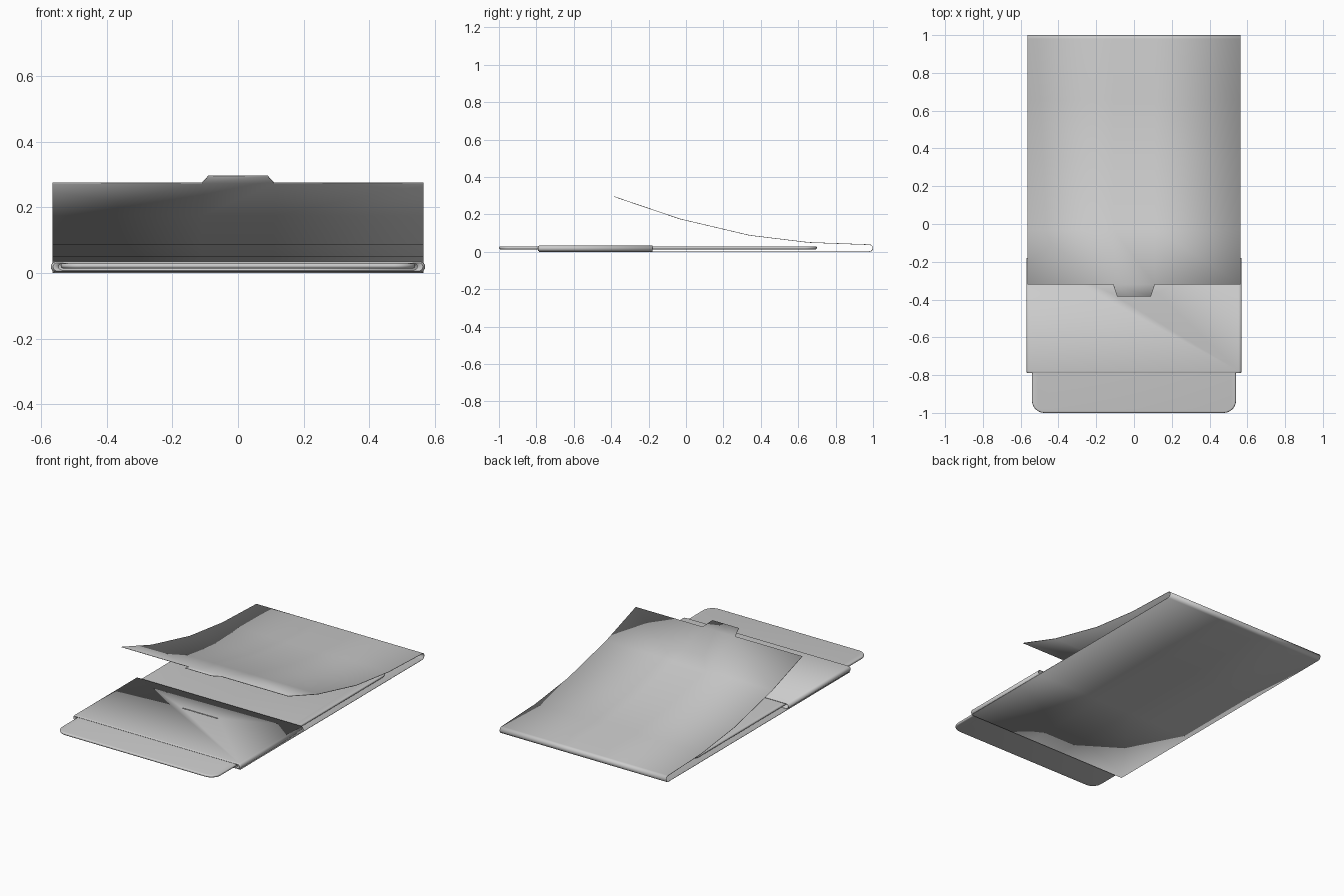
import bpy, bmesh, math

if "Cube" in bpy.data.objects:
    bpy.data.objects.remove(bpy.data.objects["Cube"])

def make(name, verts, faces, angle=40):
    me = bpy.data.meshes.new(name)
    me.from_pydata(verts, [], faces)
    ob = bpy.data.objects.new(name, me)
    bpy.context.collection.objects.link(ob)
    bpy.ops.object.select_all(action='DESELECT')
    ob.select_set(True)
    bpy.context.view_layer.objects.active = ob
    bpy.ops.object.shade_smooth_by_angle(angle=math.radians(angle))
    return ob

def solidify(ob, t):
    m = ob.modifiers.new("thickness", 'SOLIDIFY')
    m.thickness, m.offset = t, -1

# Folded cover: base sheet, rounded spine and raised flap with a tab
R = 0.02
profile = [(-0.785, 0), (-0.18, 0), (0.4, 0)]
for i in range(11):
    a = -math.pi / 2 + math.pi * i / 10
    profile.append((0.98 + R * math.cos(a), R + R * math.sin(a)))
profile += [(0.655, 0.052), (0.34, 0.09), (-0.03, 0.177), (-0.32, 0.275)]
cols = [-0.565, -0.11, 0.11, 0.565]
verts = [(x, y, z) for y, z in profile for x in cols]
faces = [(i * 4 + j, i * 4 + 4 + j, i * 4 + 5 + j, i * 4 + 1 + j)
         for i in range(len(profile) - 1) for j in range(3)]
n = len(verts)
verts += [(-0.09, -0.383, 0.297), (0.09, -0.383, 0.297)]
faces.append((n - 3, n, n + 1, n - 2))
cover = make("folding_cover", verts, faces)
solidify(cover, 0.003)

# Sleeve pocket: flattened tube whose front lip curls in around the tablet
def stadium(y, hx, hz, zc=0.0185, seg=8):
    pts = []
    for s in (1, -1):
        for k in range(seg + 1):
            a = -math.pi / 2 + math.pi * k / seg
            pts.append((s * (hx - hz + hz * math.cos(a)), y, zc + s * hz * math.sin(a)))
    return pts

rings = [(-0.18, 0.57, 0.0165), (-0.778, 0.57, 0.0165), (-0.785, 0.568, 0.0155),
         (-0.79, 0.563, 0.0125), (-0.789, 0.546, 0.009)]
verts = [p for r in rings for p in stadium(*r)]
N = len(verts) // len(rings)
faces = [(i * N + k, i * N + (k + 1) % N, (i + 1) * N + (k + 1) % N, (i + 1) * N + k)
         for i in range(len(rings) - 1) for k in range(N)]
pocket = make("sleeve_pocket", verts, faces)
bm = bmesh.new()
bm.from_mesh(pocket.data)
bm.normal_update()
top = max(bm.faces, key=lambda f: f.calc_center_median().z)
if top.normal.z < 0:
    bmesh.ops.reverse_faces(bm, faces=bm.faces)
bm.to_mesh(pocket.data)
bm.free()
solidify(pocket, 0.003)

# Slit in the pocket that receives the tab
bpy.ops.mesh.primitive_cube_add(size=1, location=(0, -0.365, 0.038))
cutter = bpy.context.object
cutter.name = "slit_cutter"
cutter.scale = (0.24, 0.006, 0.02)
cutter.hide_render = True
cutter.display_type = 'WIRE'
cut = pocket.modifiers.new("slit", 'BOOLEAN')
cut.operation, cut.object, cut.solver = 'DIFFERENCE', cutter, 'EXACT'

# Tablet slab with rounded corners, partly pulled out of the sleeve
def outline(inset, z, r=0.065, seg=8):
    pts = []
    for q, (sx, sy) in enumerate([(1, 1), (-1, 1), (-1, -1), (1, -1)]):
        for k in range(seg + 1):
            a = math.pi / 2 * (q + k / seg)
            pts.append((sx * (0.54 - r) + (r - inset) * math.cos(a),
                        -0.15 + sy * (0.85 - r) + (r - inset) * math.sin(a), z))
    return pts

zc, h = 0.0215, 0.008
verts, L = [], 7
for i in range(L):
    a = -math.pi / 2 + math.pi * i / (L - 1)
    verts += outline(h * (1 - math.cos(a)), zc + h * math.sin(a))
N = len(verts) // L
faces = [(i * N + k, i * N + (k + 1) % N, (i + 1) * N + (k + 1) % N, (i + 1) * N + k)
         for i in range(L - 1) for k in range(N)]
faces += [tuple(reversed(range(N))), tuple(range((L - 1) * N, L * N))]
make("tablet", verts, faces)
